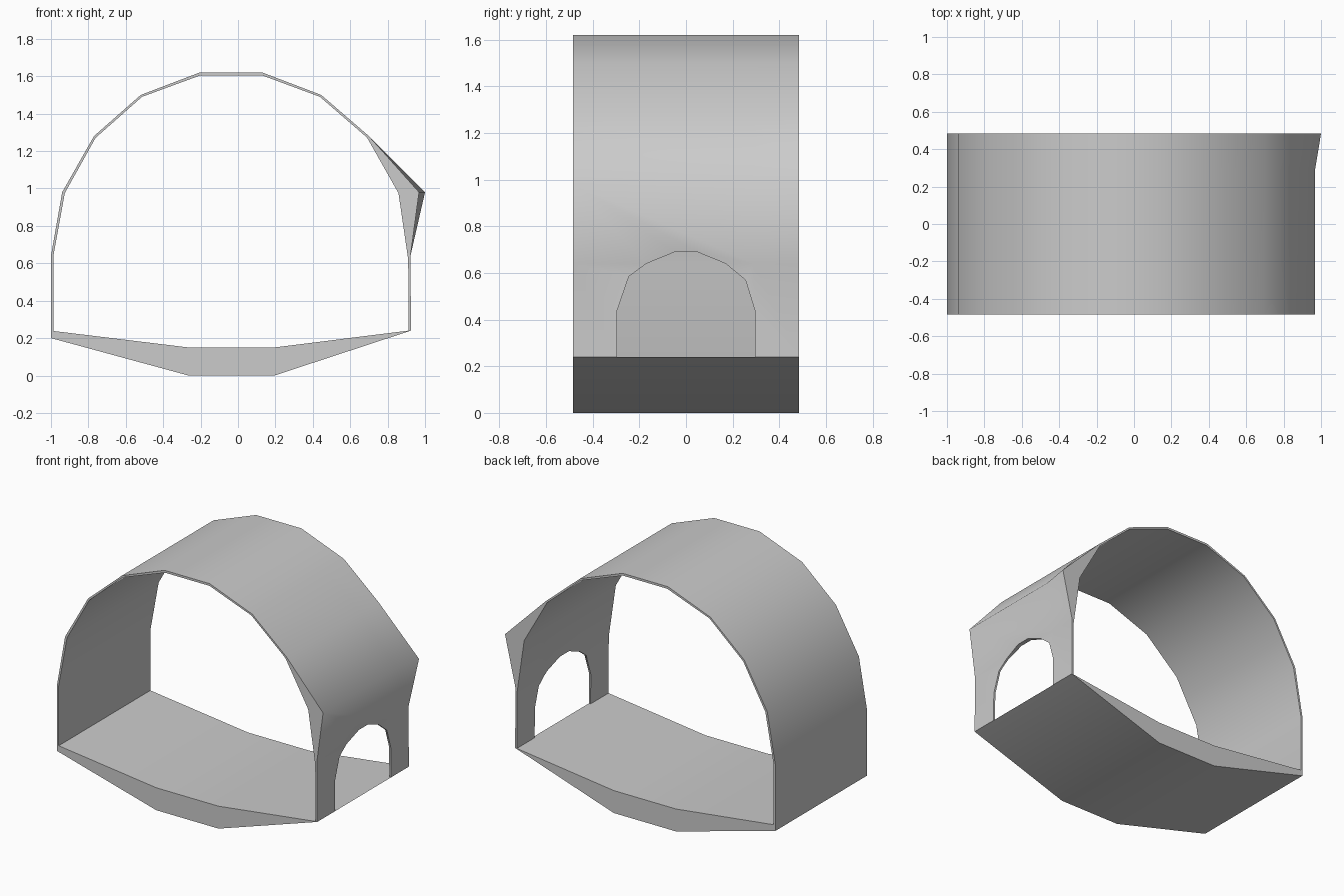
import bpy, bmesh
from math import radians

if "Cube" in bpy.data.objects:
    bpy.data.objects.remove(bpy.data.objects["Cube"])

D = 0.484  # half depth along y
STATIONS = (-D, 0.29, D)


def make_object(name, bm):
    bmesh.ops.recalc_face_normals(bm, faces=bm.faces)
    mesh = bpy.data.meshes.new(name)
    bm.to_mesh(mesh)
    bm.free()
    obj = bpy.data.objects.new(name, mesh)
    bpy.context.collection.objects.link(obj)
    return obj


def activate(obj):
    bpy.ops.object.select_all(action='DESELECT')
    obj.select_set(True)
    bpy.context.view_layer.objects.active = obj


def band(name, outer, inner, stations, flare=None):
    """Sweep the strip between two matching xz lines along y."""
    bm = bmesh.new()
    rows = []
    for k, y in enumerate(stations):
        o, i = list(outer), list(inner)
        if flare and k == len(stations) - 1:
            o[flare[0]] = flare[1]
        rows.append([[bm.verts.new((x, y, z)) for x, z in line] for line in (o, i)])
    n = len(outer)
    for a, b in zip(rows, rows[1:]):
        for side in (0, 1):
            for j in range(n - 1):
                bm.faces.new((a[side][j], a[side][j + 1], b[side][j + 1], b[side][j]))
        for j in (0, n - 1):
            bm.faces.new((a[0][j], b[0][j], b[1][j], a[1][j]))
    for o, i in (rows[0], rows[-1]):
        for j in range(n - 1):
            bm.faces.new((o[j], o[j + 1], i[j + 1], i[j]))
    return make_object(name, bm)


# Vaulted shell, with a bulge above the doorway on the right
outer = [(-1, .2), (-1, .64), (-.94, .98), (-.77, 1.28), (-.52, 1.5), (-.205, 1.62),
         (.13, 1.62), (.445, 1.5), (.7, 1.28), (.968, .98), (.922, .64), (.925, .24)]
inner = [(-.987, .238), (-.987, .64), (-.926, .975), (-.762, 1.27), (-.513, 1.49), (-.2, 1.605),
         (.128, 1.605), (.438, 1.49), (.69, 1.272), (.858, .975), (.91, .62), (.912, .24)]
shell = band("vault_shell", outer, inner, STATIONS, flare=(9, (1.0, .98)))

# Arched doorway cutter
arch = [(-.297, .1), (-.295, .44), (-.245, .585), (-.17, .64), (-.048, .69),
        (.048, .69), (.17, .64), (.255, .57), (.295, .44), (.297, .1)]
bm = bmesh.new()
face = bm.faces.new([bm.verts.new((.7, y, z)) for y, z in arch])
ext = bmesh.ops.extrude_face_region(bm, geom=[face], use_keep_orig=True)
bmesh.ops.translate(bm, vec=(.5, 0, 0),
                    verts=[v for v in ext["geom"] if isinstance(v, bmesh.types.BMVert)])
cutter = make_object("doorway_cutter", bm)
cutter.hide_render = True

activate(shell)
mod = shell.modifiers.new("doorway", 'BOOLEAN')
mod.operation = 'DIFFERENCE'
mod.solver = 'EXACT'
mod.object = cutter
bpy.ops.object.modifier_apply(modifier=mod.name)
bpy.data.objects.remove(cutter, do_unlink=True)

# Dished floor slab
floor = band("floor",
             [(-1, .2), (-.265, 0), (.195, 0), (.925, .24)],
             [(-.987, .238), (-.265, .15), (.195, .15), (.912, .24)], (-D, D))

for obj in (shell, floor):
    activate(obj)
    bpy.ops.object.shade_smooth_by_angle(angle=radians(55))
